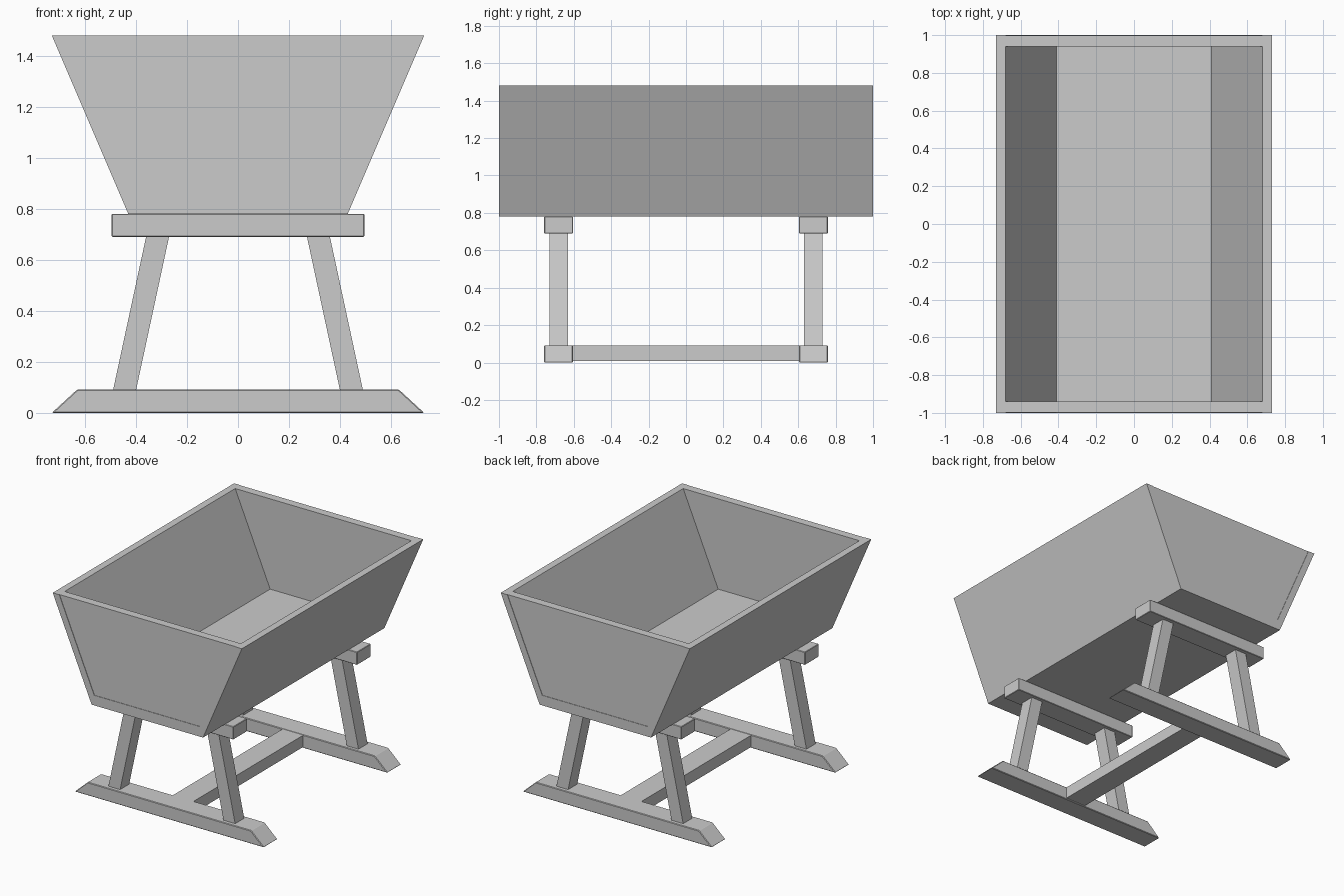
import bpy, bmesh

if "Cube" in bpy.data.objects:
    bpy.data.objects.remove(bpy.data.objects["Cube"])


def prism(name, profile, y0, y1, bevel=0.0):
    """Extrude an (x, z) outline from y0 to y1."""
    bm = bmesh.new()
    face = bm.faces.new([bm.verts.new((x, y0, z)) for x, z in profile])
    res = bmesh.ops.extrude_face_region(bm, geom=[face])
    moved = [g for g in res["geom"] if isinstance(g, bmesh.types.BMVert)]
    bmesh.ops.translate(bm, verts=moved, vec=(0, y1 - y0, 0))
    bmesh.ops.recalc_face_normals(bm, faces=bm.faces)
    mesh = bpy.data.meshes.new(name)
    bm.to_mesh(mesh)
    bm.free()
    obj = bpy.data.objects.new(name, mesh)
    bpy.context.collection.objects.link(obj)
    if bevel:
        mod = obj.modifiers.new("soft_edges", "BEVEL")
        mod.width = bevel
        mod.segments = 1
    return obj


def trapezoid(bottom, top, z0, z1):
    return [(-bottom, z0), (bottom, z0), (top, z1), (-top, z1)]


BASE, FLOOR, RIM = 0.78, 0.85, 1.48

# Trough floor
prism("trough_floor", trapezoid(0.38, 0.41, BASE, FLOOR), -1, 1)

# Sloping trough sides
for side, s in (("left", -1), ("right", 1)):
    prism(f"trough_side_{side}",
          [(s * 0.43, BASE), (s * 0.73, RIM), (s * 0.68, RIM), (s * 0.38, BASE)], -1, 1)

for end, e in (("front", -1), ("back", 1)):
    # End panel, set a hair inside the side boards
    y0, y1 = sorted((e * 0.94, e * 0.997))
    prism(f"trough_end_{end}", trapezoid(0.41, 0.68, FLOOR, RIM), y0, y1)

    # Cross beam under the trough and the skid foot
    y0, y1 = sorted((e * 0.605, e * 0.758))
    prism(f"cross_beam_{end}", trapezoid(0.495, 0.495, 0.69, BASE), y0, y1, 0.003)
    prism(f"foot_{end}", trapezoid(0.73, 0.63, 0.0, 0.092), y0, y1, 0.004)

    # Splayed legs
    y0, y1 = sorted((e * 0.63, e * 0.73))
    for side, s in (("left", -1), ("right", 1)):
        prism(f"leg_{end}_{side}",
              [(s * 0.40, 0.088), (s * 0.49, 0.088), (s * 0.36, 0.692), (s * 0.27, 0.692)],
              y0, y1)

# Stretcher joining the feet
prism("stretcher", trapezoid(0.08, 0.08, 0.008, 0.09), -0.607, 0.607)
